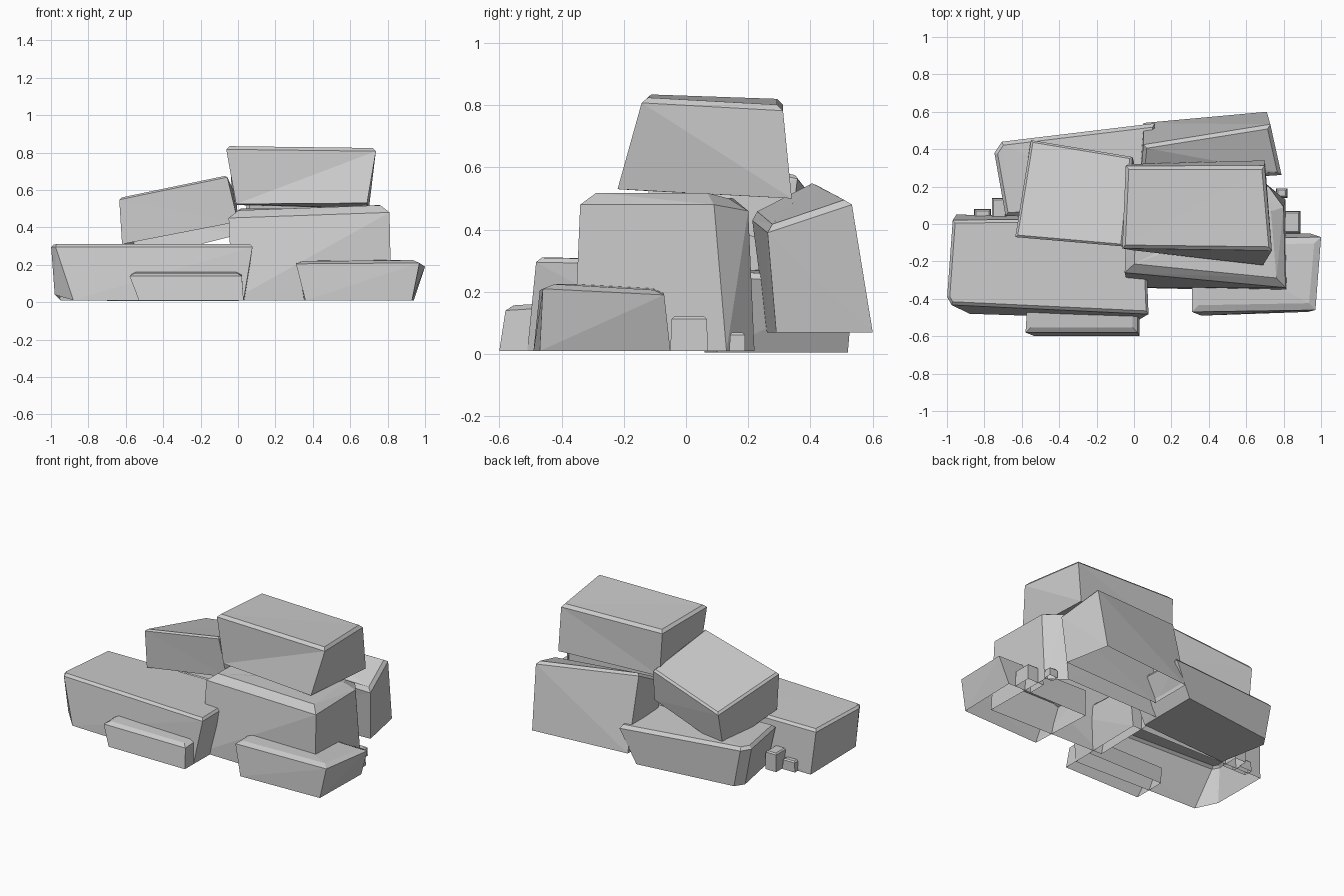
import bpy, bmesh


def rock(name, base, top, bevel=0.02, crown=None, open_base=False):
    """Faceted block from matching base and top corner loops.
    The top rim is chamfered, or gets a shallow raised crown (inset, rise)."""
    bm = bmesh.new()
    lo = [bm.verts.new(p) for p in base]
    hi = [bm.verts.new(p) for p in top]
    n = len(lo)
    for i in range(n):
        j = (i + 1) % n
        bm.faces.new((lo[i], lo[j], hi[j], hi[i]))
    lid = bm.faces.new(hi)
    floor = bm.faces.new(lo[::-1])
    bmesh.ops.recalc_face_normals(bm, faces=bm.faces)
    if open_base:
        bmesh.ops.delete(bm, geom=[floor], context='FACES_ONLY')
    if crown:
        bmesh.ops.inset_individual(bm, faces=[lid], thickness=crown[0], depth=crown[1])
    else:
        rim = [e for e in bm.edges if e.verts[0] in hi and e.verts[1] in hi]
        bmesh.ops.bevel(bm, geom=rim, offset=bevel, offset_type='OFFSET',
                        segments=1, profile=0.5, affect='EDGES', clamp_overlap=True)
    bmesh.ops.triangulate(bm, faces=[f for f in bm.faces if len(f.verts) > 3])
    me = bpy.data.meshes.new(name)
    bm.to_mesh(me)
    bm.free()
    ob = bpy.data.objects.new(name, me)
    bpy.context.collection.objects.link(ob)
    return ob


def level(z, *pts):
    return [(x, y, z) for x, y in pts]


# Wide slab at front left, front left corner undercut
rock("left_slab",
     [(-0.98, -0.38, 0.04), (-0.88, -0.48, 0.01), (0.03, -0.51, 0.01),
      (0.04, 0.04, 0.01), (-0.95, 0.05, 0.01)],
     [(-1.0, -0.39, 0.31), (-0.98, -0.43, 0.31), (0.08, -0.48, 0.31),
      (0.06, 0.03, 0.30), (-0.97, 0.02, 0.30)],
     0.015, open_base=True)

# Tall central block with a cut back corner
rock("central_block",
     level(0.01, (-0.03, -0.34), (0.82, -0.36), (0.81, 0.13), (0.70, 0.22), (-0.02, 0.21)),
     [(-0.05, -0.26, 0.45), (0.81, -0.34, 0.48), (0.80, 0.09, 0.48),
      (0.72, 0.20, 0.46), (-0.03, 0.20, 0.46)],
     crown=(0.07, 0.04), open_base=True)

# Low slab at front right, leaning outwards
rock("right_slab",
     level(0.01, (0.36, -0.49), (0.93, -0.47), (0.94, -0.05), (0.34, -0.05)),
     [(0.31, -0.47, 0.205), (0.97, -0.46, 0.21), (1.0, -0.07, 0.19), (0.31, -0.08, 0.21)],
     crown=(0.05, 0.015), open_base=True)

# Small ledge in front of the left slab
rock("front_ledge",
     level(0.01, (-0.53, -0.60), (0.03, -0.60), (0.03, -0.38), (-0.53, -0.38)),
     [(-0.58, -0.58, 0.14), (0.02, -0.58, 0.14), (0.02, -0.42, 0.15), (-0.57, -0.42, 0.15)],
     crown=(0.04, 0.015), open_base=True)

# Top block resting on the central block
rock("top_block",
     [(-0.01, -0.14, 0.525), (0.69, -0.22, 0.53), (0.70, 0.34, 0.50), (-0.03, 0.32, 0.52)],
     [(-0.065, -0.13, 0.835), (0.74, -0.14, 0.825), (0.70, 0.31, 0.80), (-0.045, 0.31, 0.82)],
     0.018)

# Tilted block leaning on the left slab
rock("tilted_block",
     [(-0.62, -0.07, 0.31), (0.0, -0.12, 0.43), (0.0, 0.33, 0.36), (-0.56, 0.41, 0.22)],
     [(-0.635, -0.07, 0.56), (-0.06, -0.12, 0.68), (-0.01, 0.36, 0.575), (-0.55, 0.45, 0.46)],
     0.012, open_base=True)

# Low slab at back left
rock("back_left_slab",
     level(0.005, (-0.64, 0.06), (0.0, 0.10), (0.0, 0.52), (-0.66, 0.44), (-0.70, 0.38)),
     [(-0.69, 0.04, 0.27), (0.10, 0.08, 0.27), (0.12, 0.54, 0.24),
      (-0.71, 0.44, 0.27), (-0.75, 0.38, 0.27)],
     0.02)

# Leaning block at back right
rock("back_right_block",
     level(0.07, (0.05, 0.26), (0.77, 0.29), (0.71, 0.60), (0.05, 0.54)),
     [(0.03, 0.21, 0.45), (0.79, 0.26, 0.41), (0.73, 0.53, 0.50), (0.05, 0.42, 0.56)],
     0.02, open_base=True)

# Pebbles in the gaps: centre x, y, half sizes, height
pebbles = [(0.83, 0.01, 0.06, 0.06, 0.12), (0.79, 0.165, 0.03, 0.025, 0.07),
           (-0.72, 0.08, 0.04, 0.06, 0.13), (-0.81, 0.05, 0.045, 0.03, 0.08)]
for i, (x, y, a, b, h) in enumerate(pebbles):
    foot = level(0.01, (x - a, y - b), (x + a, y - b), (x + a, y + b), (x - a, y + b))
    head = [(x + (px - x) * 0.95, y + (py - y) * 0.95, h) for px, py, _ in foot]
    rock(f"pebble_{i + 1}", foot, head, 0.008, open_base=True)
